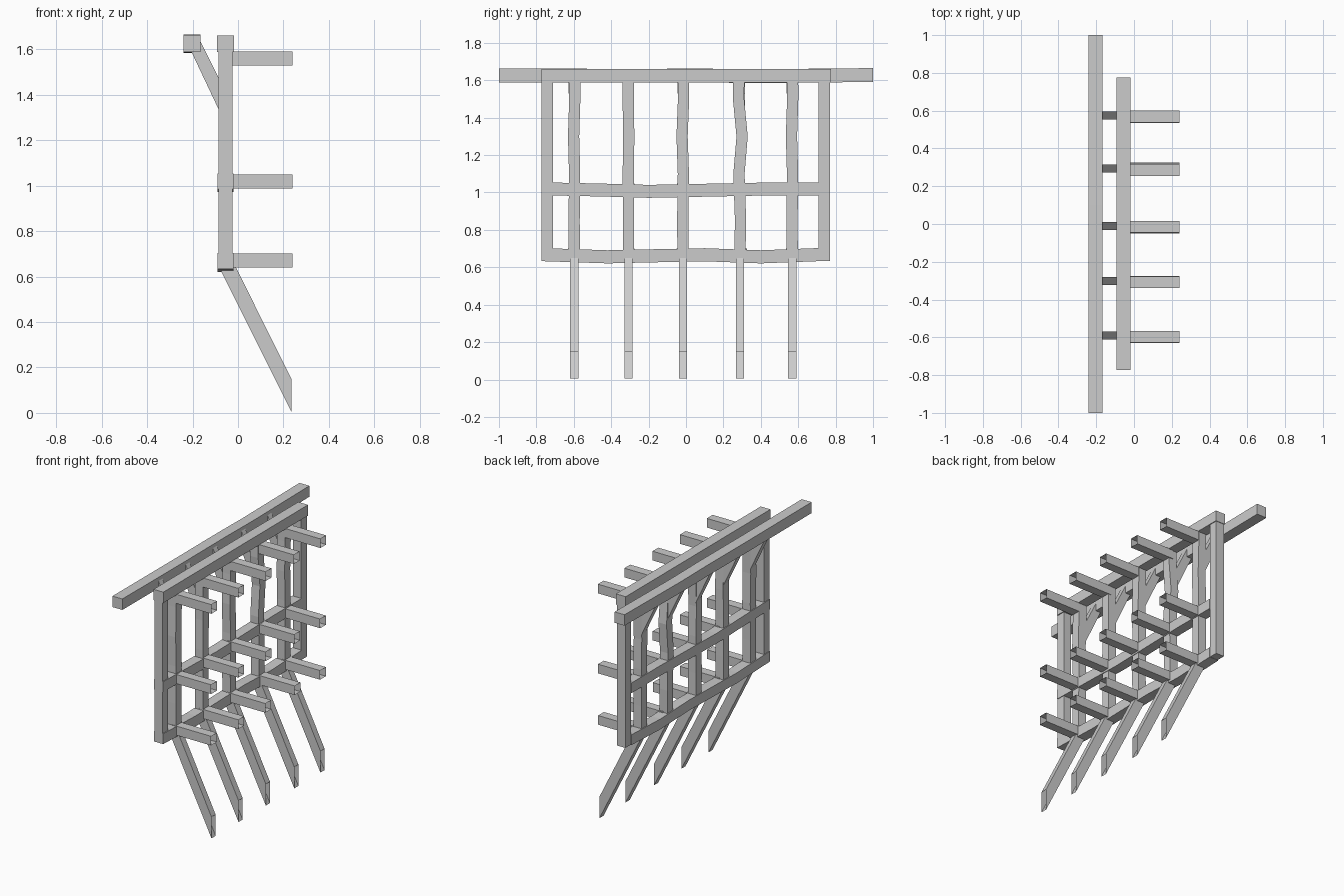
import bpy
import bmesh
from mathutils import Vector

cube = bpy.data.objects.get("Cube")
if cube:
    bpy.data.objects.remove(cube, do_unlink=True)

grey = bpy.data.materials.new("plain grey")
grey.use_nodes = True
grey.diffuse_color = (0.6, 0.6, 0.6, 1)
grey.node_tree.nodes["Principled BSDF"].inputs["Base Color"].default_value = (0.6, 0.6, 0.6, 1)


def loft(name, rings, cap_start=True, cap_end=True):
    """Join four-cornered rings into one timber, with optional end caps."""
    bm = bmesh.new()
    loops = [[bm.verts.new(p) for p in ring] for ring in rings]
    for a, b in zip(loops, loops[1:]):
        for i in range(4):
            j = (i + 1) % 4
            bm.faces.new((a[i], a[j], b[j], b[i]))
    if cap_start:
        bm.faces.new(loops[0][::-1])
    if cap_end:
        bm.faces.new(loops[-1])
    bmesh.ops.recalc_face_normals(bm, faces=bm.faces)
    mesh = bpy.data.meshes.new(name)
    bm.to_mesh(mesh)
    bm.free()
    mesh.materials.append(grey)
    obj = bpy.data.objects.new(name, mesh)
    bpy.context.collection.objects.link(obj)
    return obj


def timber(name, axis, path, width, **caps):
    """Square timber along an axis through slightly wandering centre points."""
    u, v = [Vector([float(k == i) for k in range(3)]) for i in range(3) if i != axis]
    h = width / 2
    rings = [[Vector(p) + u * a * h + v * b * h
              for a, b in ((-1, -1), (1, -1), (1, 1), (-1, 1))] for p in path]
    loft(name, rings, **caps)


def strut(name, y, width, near, far, open_end):
    """Sloping strut: near and far are the (x, z) edges of its two cut ends."""
    rings = []
    for (x0, z0), (x1, z1) in (near, far):
        a, b = y - width / 2, y + width / 2
        rings.append([(x0, a, z0), (x1, a, z1), (x1, b, z1), (x0, b, z0)])
    loft(name, rings, cap_end=not open_end)


WALL = -0.055

# Long horizontal timbers
timber("overhead_beam", 1, [(-0.203, y, z) for y, z in
       ((-1, 1.626), (-0.35, 1.624), (0.1, 1.625), (0.4, 1.622), (1, 1.628))], 0.074)
timber("top_rail", 1, [(WALL, -0.772, 1.625), (WALL, 0.775, 1.625)], 0.073)
timber("middle_rail", 1, [(WALL, y, z) for y, z in
       ((-0.772, 1.02), (-0.45, 1.013), (-0.2, 1.006), (0.1, 1.012), (0.4, 1.018), (0.712, 1.018))], 0.069)
timber("bottom_rail", 1, [(WALL, y, z) for y, z in
       ((-0.772, 0.668), (-0.42, 0.656), (-0.2, 0.661), (0.1, 0.667), (0.4, 0.656), (0.712, 0.668))], 0.07)

# End posts
timber("front_end_post", 2, [(WALL, -0.742, z) for z in (0.66, 1.62)], 0.06)
timber("back_end_post", 2, [(WALL, 0.74, z) for z in (0.635, 1.62)], 0.062)

# Five bays: wandering post, three hollow joists, brace and leg
bays = [(-0.597, -0.004), (-0.308, 0.002), (-0.016, -0.005), (0.288, 0.012), (0.568, -0.004)]
for n, (y, sway) in enumerate(bays, 1):
    timber(f"post_{n}", 2, [(WALL, y + sway * s, z) for s, z in
           ((0, 0.66), (0.3, 0.85), (-0.4, 1.1), (1, 1.3), (-0.6, 1.5), (-0.5, 1.62))], 0.06)
    for level, z, shift in (("lower", 0.67, 0.5), ("middle", 1.018, 0.2), ("upper", 1.56, -0.2)):
        timber(f"{level}_joist_{n}", 0,
               [(x, y + sway * shift, z) for x in (WALL, 0.24)], 0.062, cap_end=False)
    strut(f"brace_{n}", y + 0.006, 0.043, ((-0.21, 1.6), (-0.175, 1.655)),
          ((-0.08, 1.325), (-0.08, 1.465)), False)
    strut(f"leg_{n}", y, 0.044, ((-0.085, 0.645), (-0.014, 0.65)),
          ((0.235, 0.005), (0.235, 0.15)), True)
